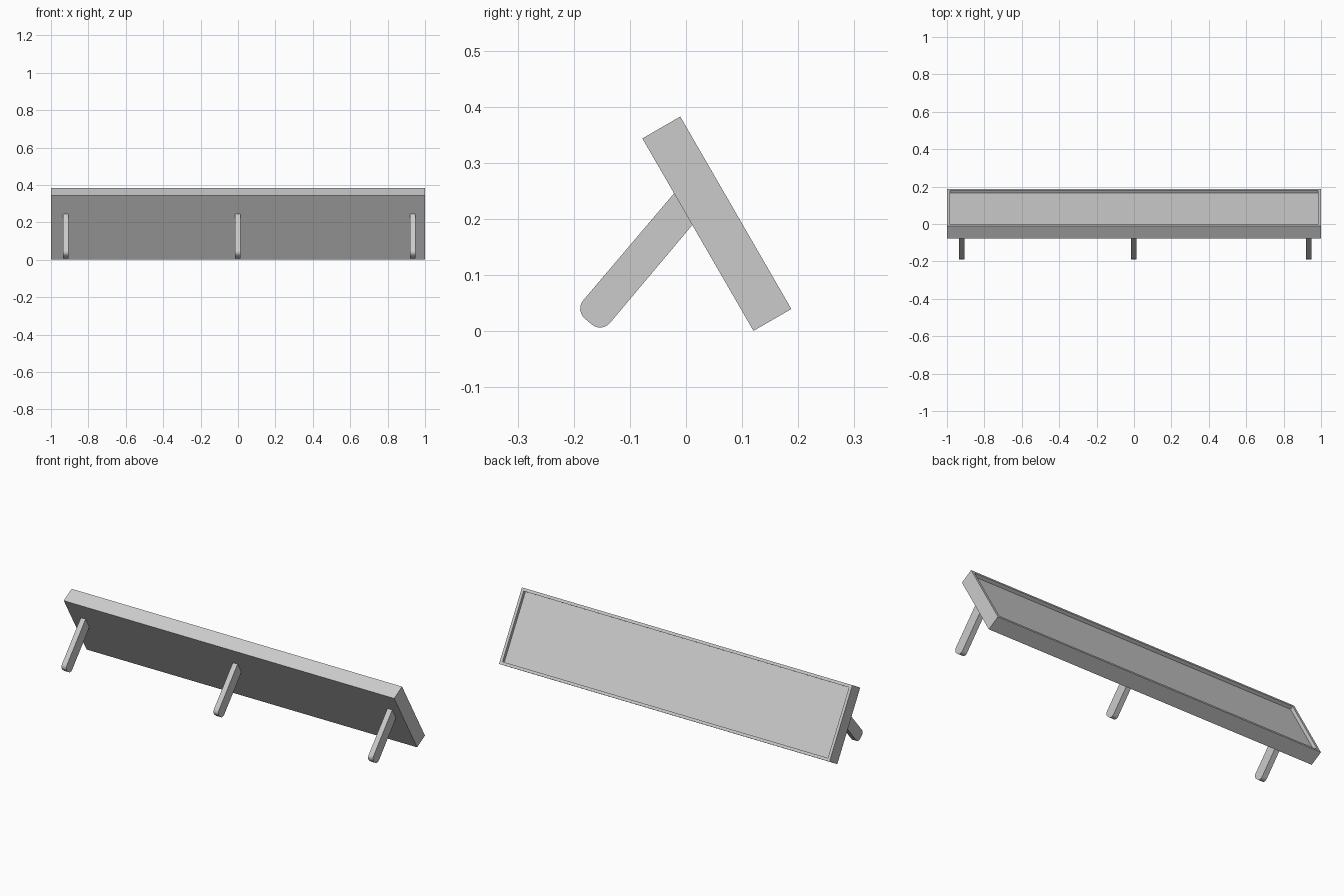
import bpy, bmesh
from math import radians, sin, cos, pi
from mathutils import Matrix, Vector

cube = bpy.data.objects.get("Cube")
if cube:
    bpy.data.objects.remove(cube, do_unlink=True)

grey = bpy.data.materials.new("light grey")
grey.use_nodes = True
grey.diffuse_color = (0.6, 0.6, 0.6, 1)
grey.node_tree.nodes["Principled BSDF"].inputs["Base Color"].default_value = (0.6, 0.6, 0.6, 1)


def make_object(name, bm):
    bmesh.ops.recalc_face_normals(bm, faces=bm.faces)
    mesh = bpy.data.meshes.new(name)
    bm.to_mesh(mesh)
    bm.free()
    mesh.materials.append(grey)
    obj = bpy.data.objects.new(name, mesh)
    bpy.context.collection.objects.link(obj)
    return obj


# Leaning panel: a box with a shallow tray sunk into its upper face
THICK, HEIGHT, RIM, DEPTH = 0.078, 0.396, 0.022, 0.018
bm = bmesh.new()
bmesh.ops.create_cube(bm, size=1, matrix=Matrix.Diagonal((2, THICK, HEIGHT, 1)))
bm.normal_update()
face = max(bm.faces, key=lambda f: f.normal.y)
bmesh.ops.inset_region(bm, faces=[face], thickness=RIM)
bmesh.ops.inset_region(bm, faces=[face], thickness=0, depth=-DEPTH)
panel = make_object("panel", bm)
panel.location = (0, 0.055, 0.1915)
panel.rotation_euler.x = radians(30)

# Leg outline in the side plane: rounded foot, top cut flush with the panel back
along = Vector((0, cos(radians(50)), sin(radians(50))))
across = Vector((0, along.z, -along.y))
RADIUS, LEG_WIDTH, STEPS = 0.023, 0.029, 6
foot_back = Vector((0, -0.153, 0.0295))
foot_front = Vector((0, -0.1656, 0.0401))
outline = [Vector((0, -0.021, 0.246))]
for centre, start in ((foot_front, pi), (foot_back, 1.5 * pi)):
    for i in range(STEPS + 1):
        a = start + i / STEPS * pi / 2
        outline.append(centre + RADIUS * (cos(a) * across + sin(a) * along))
outline.append(Vector((0, 0.0115, 0.1895)))

# Three legs propping up the panel
for name, x in (("right_leg", -0.922), ("middle_leg", -0.002), ("left_leg", 0.934)):
    bm = bmesh.new()
    side = bm.faces.new([bm.verts.new(p - Vector((LEG_WIDTH / 2, 0, 0))) for p in outline])
    result = bmesh.ops.extrude_face_region(bm, geom=[side])
    verts = [v for v in result["geom"] if isinstance(v, bmesh.types.BMVert)]
    bmesh.ops.translate(bm, verts=verts, vec=(LEG_WIDTH, 0, 0))
    leg = make_object(name, bm)
    leg.location.x = x
    bpy.ops.object.select_all(action="DESELECT")
    leg.select_set(True)
    bpy.context.view_layer.objects.active = leg
    bpy.ops.object.shade_smooth_by_angle(angle=radians(30))
